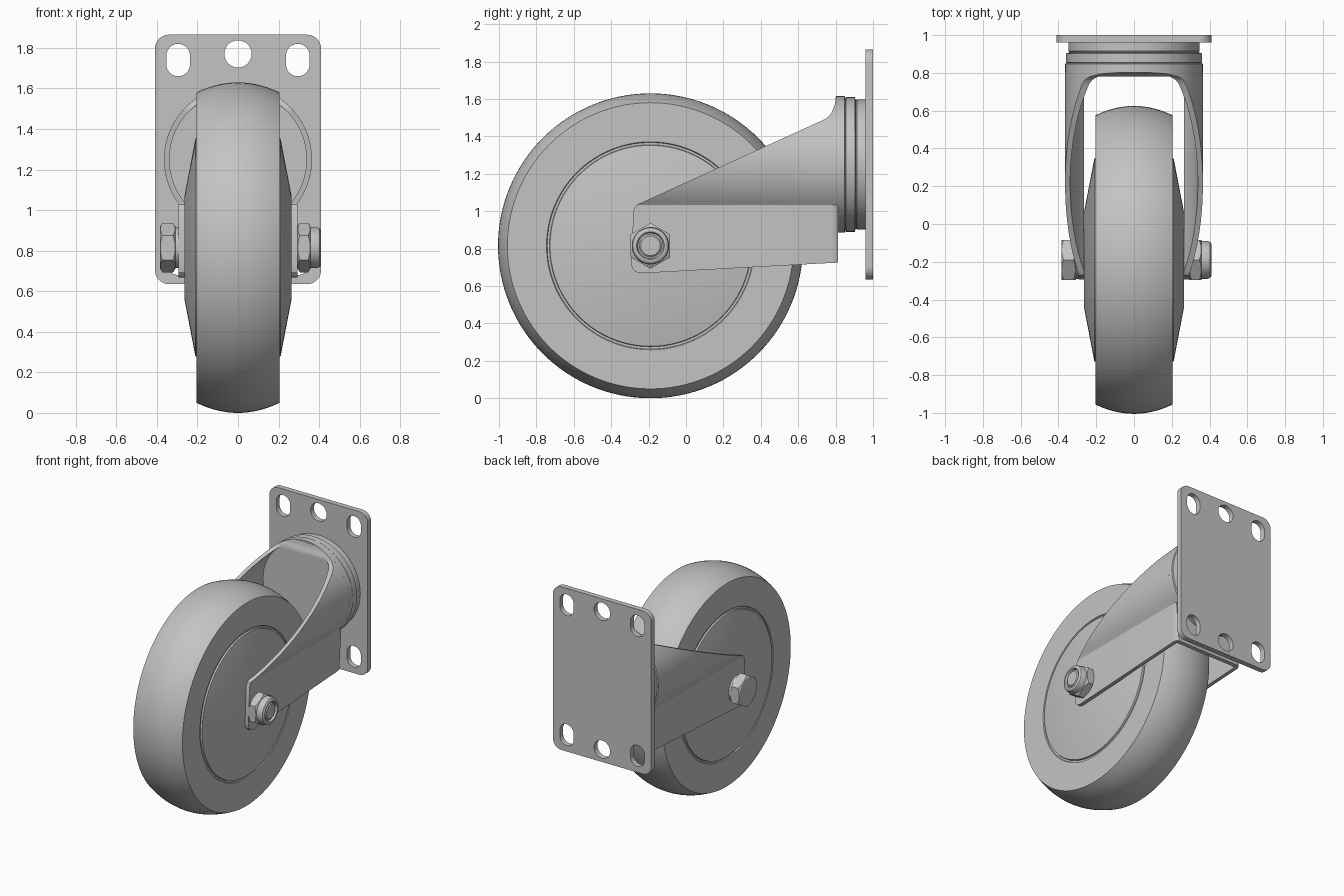
import bpy, bmesh
from math import sin, cos, pi, radians, asin, sqrt
from mathutils import Vector

if "Cube" in bpy.data.objects:
    bpy.data.objects.remove(bpy.data.objects["Cube"], do_unlink=True)

grey = bpy.data.materials.new("plain grey")
grey.use_nodes = True
colour = (0.55, 0.55, 0.55, 1)
grey.diffuse_color = colour
grey.node_tree.nodes["Principled BSDF"].inputs["Base Color"].default_value = colour

AXLE = Vector((0, -0.19, 0.815))
SWIVEL = Vector((0, 0, 1.25))


def finish(name, bm):
    bmesh.ops.recalc_face_normals(bm, faces=bm.faces)
    mesh = bpy.data.meshes.new(name)
    bm.to_mesh(mesh)
    bm.free()
    mesh.materials.append(grey)
    ob = bpy.data.objects.new(name, mesh)
    bpy.context.collection.objects.link(ob)
    return ob


def activate(ob):
    bpy.ops.object.select_all(action='DESELECT')
    ob.select_set(True)
    bpy.context.view_layer.objects.active = ob


def smooth(ob):
    activate(ob)
    bpy.ops.object.shade_smooth_by_angle(angle=radians(28))


def prism(name, outline, axis, start, end, back_round=0):
    """Extrude an outline of (x, z) along Y or of (y, z) along X."""
    bm = bmesh.new()
    place = (lambda p: (p[0], start, p[1])) if axis == 'Y' else (lambda p: (start, p[0], p[1]))
    face = bm.faces.new([bm.verts.new(place(p)) for p in outline])
    depth = end - start
    move = Vector((0, depth, 0)) if axis == 'Y' else Vector((depth, 0, 0))
    made = bmesh.ops.extrude_face_region(bm, geom=[face])["geom"]
    bmesh.ops.translate(bm, vec=move, verts=[g for g in made if isinstance(g, bmesh.types.BMVert)])
    if back_round:
        # round the two long upright edges at the back
        edges = [e for e in bm.edges
                 if all(abs(v.co.y - end) < 1e-4 for v in e.verts)
                 and abs(e.verts[0].co.x - e.verts[1].co.x) < 1e-4
                 and e.calc_length() > 0.3]
        bmesh.ops.bevel(bm, geom=edges, offset=back_round, segments=5,
                        profile=0.5, affect='EDGES')
    return finish(name, bm)


def lathe(name, profile, centre, axis, steps=96):
    """Revolve (distance along axis, radius) pairs about the X or Y axis."""
    bm = bmesh.new()
    if axis == 'X':
        pts, spin_axis = [(a, 0, r) for a, r in profile], (1, 0, 0)
    else:
        pts, spin_axis = [(0, a, r) for a, r in profile], (0, 1, 0)
    verts = [bm.verts.new(Vector(p) + centre) for p in pts]
    edges = [bm.edges.new(pair) for pair in zip(verts, verts[1:])]
    bmesh.ops.spin(bm, geom=verts + edges, cent=centre, axis=spin_axis,
                   angle=2 * pi, steps=steps)
    bmesh.ops.remove_doubles(bm, verts=bm.verts, dist=1e-5)
    return finish(name, bm)


def boolean(ob, tool, operation):
    tool.hide_render = True
    mod = ob.modifiers.new("cut", 'BOOLEAN')
    mod.operation, mod.solver, mod.object = operation, 'EXACT', tool
    activate(ob)
    bpy.ops.object.modifier_apply(modifier=mod.name)
    bpy.data.objects.remove(tool, do_unlink=True)


def round_rect(cx, cz, hw, hh, r, n=10):
    pts = []
    for k, (sx, sz) in enumerate([(1, 1), (-1, 1), (-1, -1), (1, -1)]):
        for i in range(n + 1):
            a = (k + i / n) * pi / 2
            p = (cx + sx * (hw - r) + r * cos(a), cz + sz * (hh - r) + r * sin(a))
            if not pts or (Vector(p) - Vector(pts[-1])).length > 1e-5:
                pts.append(p)
    if (Vector(pts[0]) - Vector(pts[-1])).length < 1e-5:
        pts.pop()
    return pts


def horseshoe(radius, half, bottom, n=56):
    """Circular arch that runs down into two parallel legs."""
    drop = asin(sqrt(radius ** 2 - half ** 2) / radius)
    sweep = pi + 2 * drop
    arc = [(radius * cos(-drop + sweep * i / n), SWIVEL.z + radius * sin(-drop + sweep * i / n))
           for i in range(n + 1)]
    return arc + [(-half, bottom), (half, bottom)]


# Wheel: crowned tread, flat sidewalls, ring groove and conical hub faces
side = [(0.265, 0), (0.265, 0.25), (0.21, 0.537), (0.198, 0.54), (0.198, 0.552),
        (0.205, 0.556), (0.205, 0.765)]
crown = [(0.205 * cos(pi * i / 24), 0) for i in range(1, 24)]
crown = [(x, 0.815 - 0.05 * (x / 0.205) ** 2) for x, _ in crown]
wheel = lathe("wheel", side + crown + [(-x, r) for x, r in reversed(side)], AXLE, 'X', 128)
smooth(wheel)

# Mounting plate with two rows of holes
plate = prism("mounting_plate", round_rect(0, SWIVEL.z, 0.41, 0.615, 0.07), 'Y', 0.96, 1.0)
for s in (-1, 1):
    for x, dz, hw, hh in ((-0.295, 0.49, 0.058, 0.08), (0, 0.52, 0.067, 0.067),
                          (0.295, 0.49, 0.058, 0.08)):
        hole = prism("hole_cutter", round_rect(x, SWIVEL.z + s * dz, hw, hh, hw), 'Y', 0.9, 1.1)
        boolean(plate, hole, 'DIFFERENCE')
smooth(plate)

# Swivel bearing: stepped rings between plate and fork
swivel = lathe("swivel_bearing", [
    (0.8, 0), (0.8, 0.36), (0.805, 0.365), (0.848, 0.365), (0.852, 0.355), (0.856, 0.36),
    (0.903, 0.36), (0.908, 0.342), (0.915, 0.348), (0.962, 0.348), (0.962, 0)], SWIVEL, 'Y')
smooth(swivel)

# Fork: arched shell trimmed to its sloping side outline
fork = prism("fork", horseshoe(0.365, 0.293, 0.5), 'Y', -0.5, 0.812, 0.04)
boolean(fork, prism("fork_hollow", horseshoe(0.338, 0.265, 0.4), 'Y', -0.6, 0.782), 'DIFFERENCE')
trim = [(-0.24, 0.668), (0.9, 0.73), (0.9, 1.7), (0.81, 1.7), (0.803, 1.615), (0.795, 1.57),
        (0.78, 1.53), (0.765, 1.508), (0.745, 1.493), (-0.25, 1.04), (-0.27, 1.028),
        (-0.28, 1.005), (-0.295, 0.725), (-0.288, 0.695), (-0.268, 0.675)]
boolean(fork, prism("fork_trim", trim, 'X', -0.6, 0.6), 'INTERSECT')
smooth(fork)


# Axle hardware
def hex_part(name, x0, x1, corner=0.122, chamfer=0.014):
    ring = [(AXLE.y + corner * sin(i * pi / 3), AXLE.z + corner * cos(i * pi / 3))
            for i in range(6)]
    ob = prism(name, ring, 'X', x0, x1)
    low = corner - 0.02
    turned = lathe("chamfer_tool", [(x0, 0), (x0, low), (x0 + chamfer, corner + 0.003),
                                    (x1 - chamfer, corner + 0.003), (x1, low), (x1, 0)], AXLE, 'X', 60)
    boolean(ob, turned, 'INTERSECT')
    smooth(ob)


hex_part("bolt_head", -0.385, -0.308)
hex_part("lock_nut", 0.293, 0.358)
smooth(lathe("bolt_washer_face", [(-0.312, 0), (-0.312, 0.1), (-0.29, 0.1), (-0.29, 0)], AXLE, 'X'))
smooth(lathe("nut_collar", [(0.35, 0), (0.35, 0.1), (0.392, 0.1), (0.403, 0.095), (0.41, 0.083),
                            (0.41, 0.074), (0.395, 0.068), (0.395, 0)], AXLE, 'X'))
smooth(lathe("axle_bolt", [(-0.35, 0), (-0.35, 0.06), (0.4, 0.06), (0.407, 0.052), (0.407, 0)],
             AXLE, 'X'))
